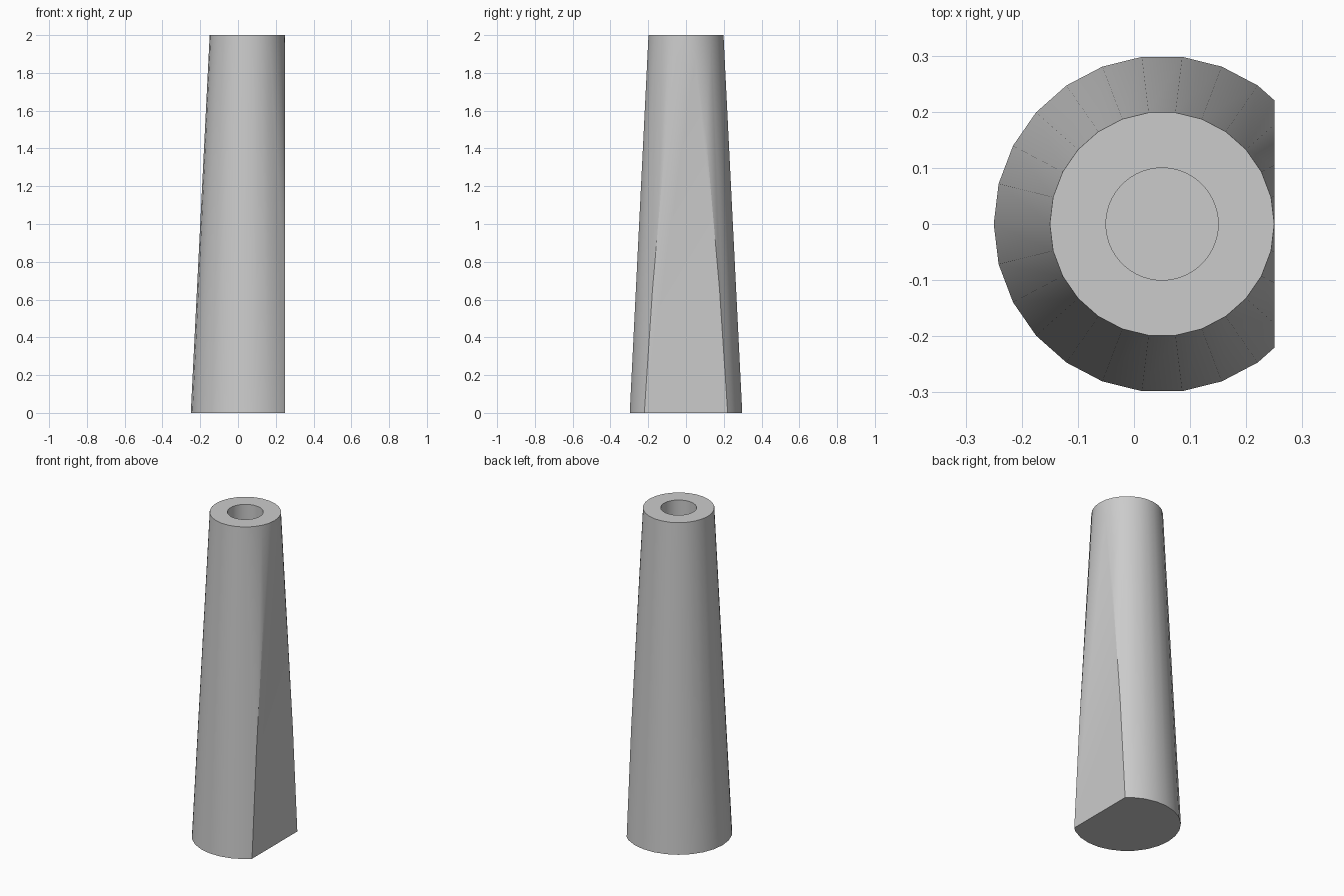
import bpy, bmesh, math
from mathutils import Matrix

default = bpy.data.objects.get("Cube")
if default:
    bpy.data.objects.remove(default, do_unlink=True)

HEIGHT, AXIS_X, FLAT_X = 2.0, 0.05, 0.25
HOLE_DEPTH = 0.5
SIDES = 26

grey = bpy.data.materials.new("light grey")
grey.use_nodes = True
colour = (0.6, 0.6, 0.6, 1)
grey.diffuse_color = colour
grey.node_tree.nodes["Principled BSDF"].inputs["Base Color"].default_value = colour

bm = bmesh.new()


def ring(radius, z, sides=SIDES):
    """Circle of edges around the shaft axis, with a vertex facing +y."""
    place = Matrix.Translation((AXIS_X, 0, z)) @ Matrix.Rotation(math.pi / 2, 4, 'Z')
    verts = bmesh.ops.create_circle(bm, segments=sides, radius=radius, matrix=place)["verts"]
    return list({e for v in verts for e in v.link_edges})


# Tapered outer wall, top rim and blind hole
base = ring(0.3, 0)
top = ring(0.2, HEIGHT)
lip = ring(0.1, HEIGHT, SIDES * 2)
floor = ring(0.1, HEIGHT - HOLE_DEPTH, SIDES * 2)
for lower, upper in ((base, top), (top, lip), (lip, floor)):
    bmesh.ops.bridge_loops(bm, edges=lower + upper)
for loop in (base, floor):
    bmesh.ops.edgeloop_fill(bm, edges=loop)

# Vertical flat sliced off one side
cut = bmesh.ops.bisect_plane(bm, geom=bm.verts[:] + bm.edges[:] + bm.faces[:],
                             plane_co=(FLAT_X, 0, 0), plane_no=(1, 0, 0), clear_outer=True)
rim = [e for e in cut["geom_cut"] if isinstance(e, bmesh.types.BMEdge)]
bmesh.ops.edgeloop_fill(bm, edges=rim)
bmesh.ops.recalc_face_normals(bm, faces=bm.faces[:])

mesh = bpy.data.meshes.new("tapered_shaft")
bm.to_mesh(mesh)
bm.free()
mesh.materials.append(grey)
shaft = bpy.data.objects.new("tapered_shaft", mesh)
bpy.context.collection.objects.link(shaft)

# Smooth the round wall, keep rims and the flat crisp
bpy.ops.object.select_all(action='DESELECT')
shaft.select_set(True)
bpy.context.view_layer.objects.active = shaft
bpy.ops.object.shade_smooth_by_angle(angle=math.radians(30))
